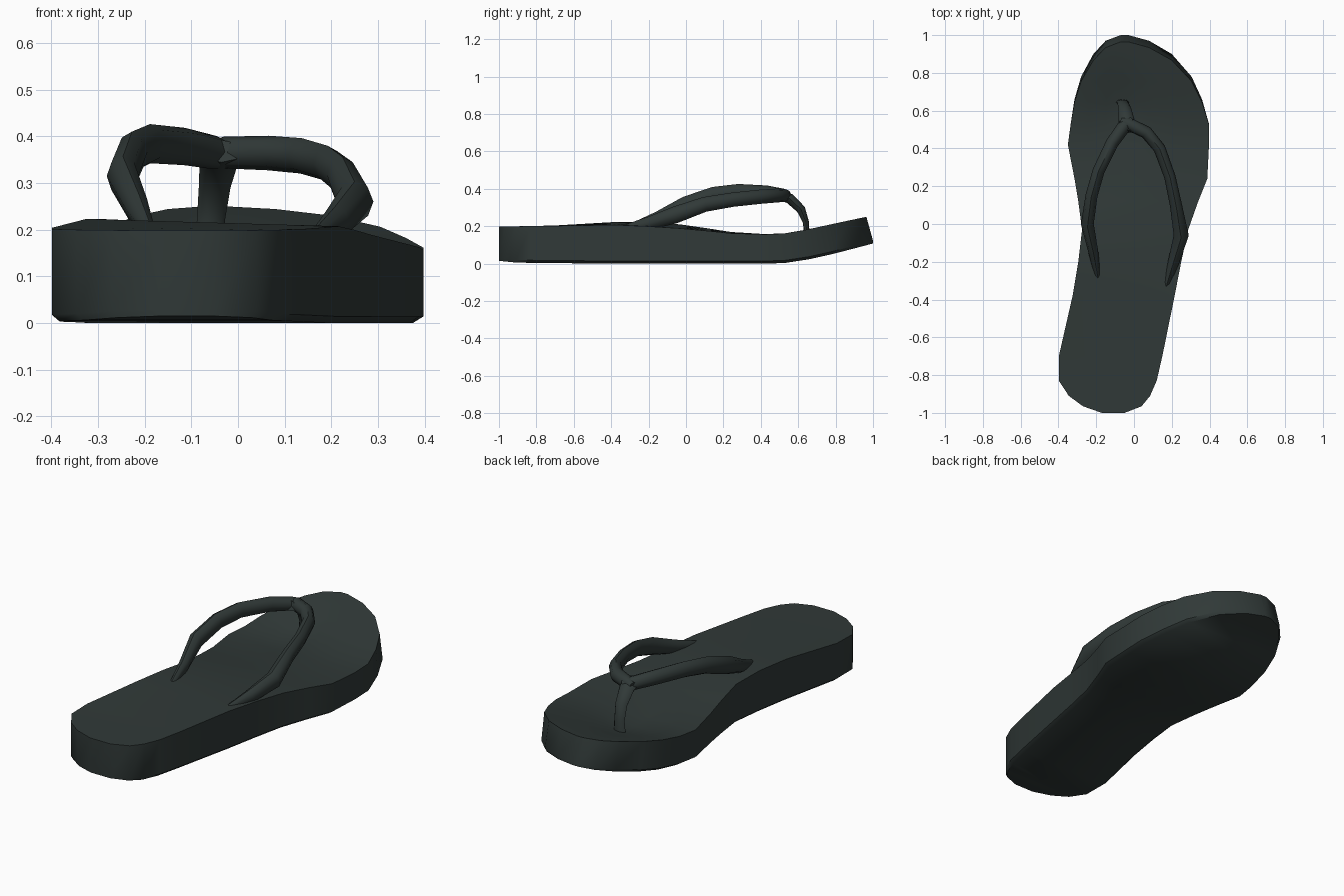
import bpy, bmesh, math
from mathutils import Vector

cube = bpy.data.objects.get("Cube")
if cube:
    bpy.data.objects.remove(cube, do_unlink=True)

# One dark rubber colour
rubber = bpy.data.materials.new("dark green grey rubber")
rubber.use_nodes = True
colour = (0.03, 0.041, 0.039, 1)
rubber.diffuse_color = colour
rubber.node_tree.nodes["Principled BSDF"].inputs["Base Color"].default_value = colour


def finish(bm, name, angle):
    bmesh.ops.remove_doubles(bm, verts=bm.verts, dist=0.0005)
    bmesh.ops.recalc_face_normals(bm, faces=bm.faces)
    mesh = bpy.data.meshes.new(name)
    bm.to_mesh(mesh)
    bm.free()
    ob = bpy.data.objects.new(name, mesh)
    bpy.context.collection.objects.link(ob)
    mesh.materials.append(rubber)
    bpy.ops.object.select_all(action='DESELECT')
    ob.select_set(True)
    bpy.context.view_layer.objects.active = ob
    bpy.ops.object.shade_smooth_by_angle(angle=math.radians(angle))
    return ob


def loft(bm, sections):
    """Join closed rings of points and cap both ends."""
    rings = [[bm.verts.new(p) for p in s] for s in sections]
    n = len(rings[0])
    for a, b in zip(rings, rings[1:]):
        for i in range(n):
            j = (i + 1) % n
            bm.faces.new((a[i], a[j], b[j], b[i]))
    bm.faces.new(rings[0])
    bm.faces.new(rings[-1])


def blend(table, y):
    """Straight-line lookup in a list of (y, value)."""
    for (a, u), (b, v) in zip(table, table[1:]):
        if y <= b:
            return u + (v - u) * max(0, y - a) / (b - a)
    return table[-1][1]


# Sole: outline stations (y, right edge, left edge)
OUTLINE = [(-1, -.17, -.05), (-.965, -.27, .04), (-.91, -.345, .085), (-.83, -.398, .12),
           (-.7, -.398, .15), (-.38, -.325, .215), (-.2, -.295, .25), (-.03, -.275, .287),
           (.12, -.295, .34), (.24, -.315, .388), (.42, -.35, .397), (.53, -.335, .397),
           (.66, -.315, .36), (.78, -.28, .305), (.9, -.215, .2), (.97, -.15, .08),
           (1, -.07, -.03)]
TOP = [(-1, .198), (-.7, .203), (-.3, .218), (0, .197), (.3, .158), (.5, .157), (.65, .18), (1, .25)]
BOTTOM = [(-1, .015), (-.9, .005), (-.4, 0), (.5, 0), (.62, .015), (.8, .055), (1, .108)]
COLUMNS = 8


def sole_ring(y, x0, x1):
    top, low = blend(TOP, y), blend(BOTTOM, y)
    mid, half = (x0 + x1) / 2, (x1 - x0) / 2
    lean = .25 * max(0, min(1, (y - .5) / .45)) * (top - low)
    ring = [(mid - half * .94, y, low), (mid + half * .94, y, low), (x1, y, low + .014)]
    for i in range(COLUMNS + 1):
        u = 1 - 2 * i / COLUMNS
        x = mid + u * half
        # Raised arch on one side and a shallow hollow around the toe post
        arch = -.012 * u * math.exp(-((y + .15) / .35) ** 2)
        hollow = .03 * (1 - u * u) * math.exp(-((x + .1) / .13) ** 2 - ((y - .6) / .17) ** 2)
        ring.append((x, y - lean, top + arch - hollow))
    ring.append((x0, y, low + .014))
    return ring


bm = bmesh.new()
loft(bm, [sole_ring(*s) for s in OUTLINE])
finish(bm, "sole", 42)


# Straps: an eight-sided band swept along (x, y, z, half width, half height)
def strap(name, path, side=None):
    pts = [Vector(p[:3]) for p in path]
    rings = []
    for i, p in enumerate(pts):
        along = (pts[min(i + 1, len(pts) - 1)] - pts[max(i - 1, 0)]).normalized()
        across = side or along.cross(Vector((0, 0, 1))).normalized()
        up = across.cross(along).normalized()
        w, h = path[i][3:]
        angles = [math.tau * k / 8 for k in range(8)]
        rings.append([p + across * w * math.cos(a) + up * h * math.sin(a) for a in angles])
    bm = bmesh.new()
    loft(bm, rings)
    return finish(bm, name, 50)


strap("right_strap", [
    (-.19, -.29, .195, .014, .02), (-.215, -.15, .245, .026, .034), (-.247, 0, .315, .034, .045),
    (-.225, .15, .367, .032, .044), (-.188, .28, .384, .032, .042), (-.115, .43, .378, .034, .04),
    (-.05, .52, .365, .036, .036), (-.01, .55, .355, .02, .025)])
strap("left_strap", [
    (.165, -.35, .18, .012, .02), (.21, -.2, .215, .03, .035), (.25, -.06, .26, .04, .045),
    (.222, .1, .317, .032, .04), (.19, .25, .342, .03, .038), (.135, .4, .358, .032, .038),
    (.065, .485, .364, .034, .037), (-.03, .53, .365, .034, .034), (-.07, .545, .36, .02, .025)])

# Toe post joining the straps to the sole
strap("toe_post", [
    (-.035, .49, .368, .045, .025), (-.04, .555, .348, .042, .028), (-.05, .615, .29, .034, .024),
    (-.058, .642, .22, .03, .016), (-.062, .645, .14, .036, .016)], Vector((1, 0, 0)))
